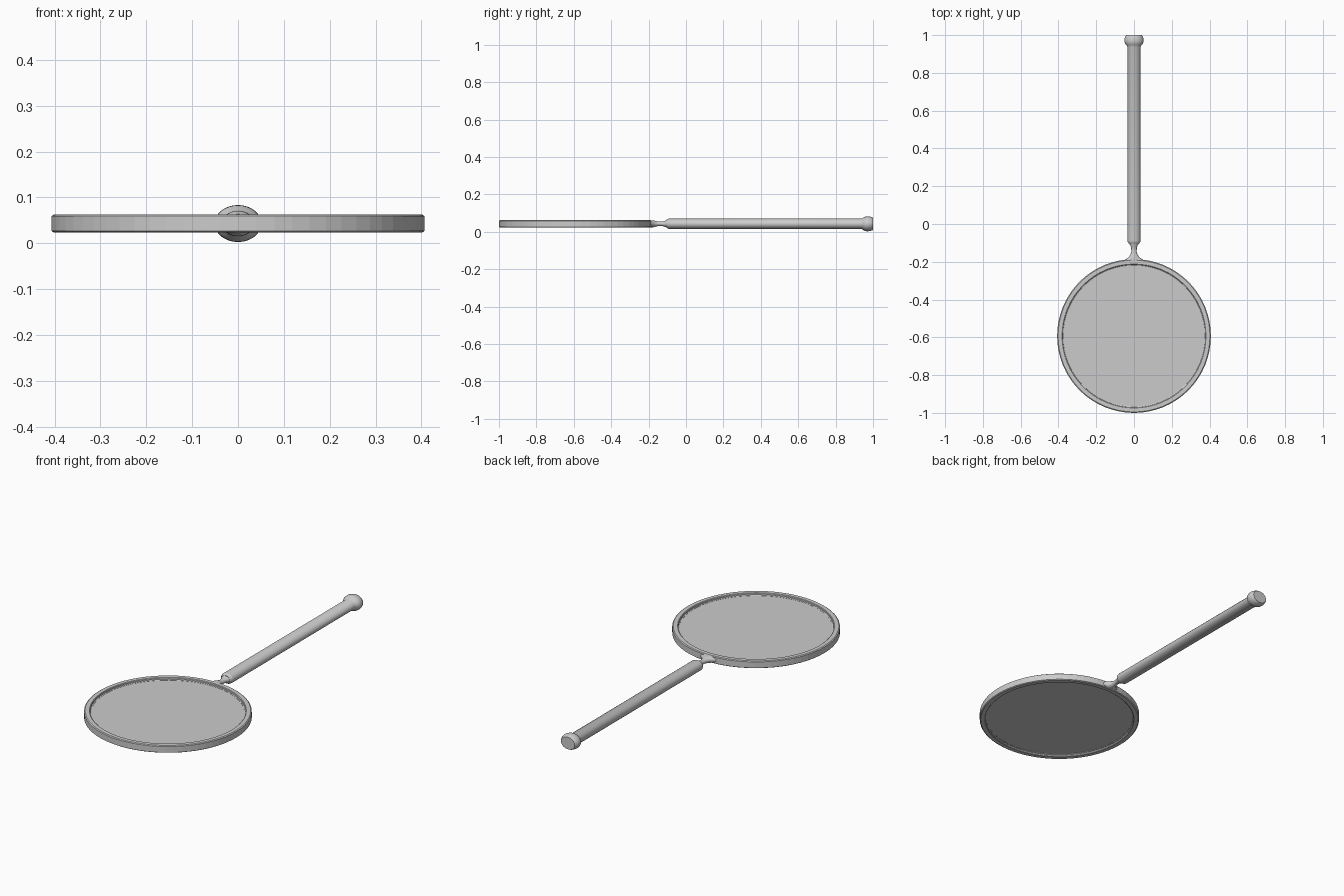
import bpy, bmesh, math
from mathutils import Matrix, Vector

cube = bpy.data.objects.get("Cube")
if cube:
    bpy.data.objects.remove(cube, do_unlink=True)

MID_Z = 0.043
DISC_Y = -0.593

grey = bpy.data.materials.new("light grey")
grey.use_nodes = True
colour = (0.6, 0.6, 0.6, 1)
grey.diffuse_color = colour
grey.node_tree.nodes["Principled BSDF"].inputs["Base Color"].default_value = colour


def lathe(name, profile, segments, closed=False, smooth=None):
    """Revolve (radius, height) points around z; cap the ends of open profiles."""
    bm = bmesh.new()
    rings = []
    for r, h in profile:
        rings.append([bm.verts.new((r * math.cos(a), r * math.sin(a), h))
                      for a in (2 * math.pi * i / segments for i in range(segments))])
    pairs = list(zip(rings, rings[1:]))
    if closed:
        pairs.append((rings[-1], rings[0]))
    else:
        bm.faces.new(rings[0])
        bm.faces.new(rings[-1])
    for low, high in pairs:
        for i in range(segments):
            j = (i + 1) % segments
            bm.faces.new((low[i], low[j], high[j], high[i]))
    bmesh.ops.recalc_face_normals(bm, faces=bm.faces[:])
    return finish(name, bm, smooth)


def finish(name, bm, smooth):
    mesh = bpy.data.meshes.new(name)
    bm.to_mesh(mesh)
    bm.free()
    mesh.materials.append(grey)
    obj = bpy.data.objects.new(name, mesh)
    bpy.context.collection.objects.link(obj)
    if smooth:
        bpy.ops.object.select_all(action='DESELECT')
        obj.select_set(True)
        bpy.context.view_layer.objects.active = obj
        bpy.ops.object.shade_smooth_by_angle(angle=math.radians(smooth))
    return obj


# Rim: bevelled band with a small step inside
half = [(0.372, 0.009), (0.377, 0.011), (0.378, 0.017), (0.381, 0.0195),
        (0.402, 0.0195), (0.407, 0.016)]
rim = lathe("rim", half + [(r, -h) for r, h in reversed(half)], 64, closed=True)
rim.location = (0, DISC_Y, MID_Z)

# Thin flat disc held by the rim
disc = lathe("disc", [(0.374, -0.008), (0.374, 0.008)], 64)
disc.location = (0, DISC_Y, MID_Z)

# Handle: oval shaft with chamfered front and a rounded knob at the end
handle_profile = [(0.026, -0.105), (0.034, -0.094), (0.035, -0.088), (0.035, 0.938),
                  (0.039, 0.945), (0.046, 0.953), (0.050, 0.963), (0.051, 0.973),
                  (0.049, 0.984), (0.046, 0.993), (0.041, 1.0)]
handle = lathe("handle", handle_profile, 32, smooth=40)
# Lay the revolved axis along y and flatten the section slightly
lay = Matrix.Rotation(-math.pi / 2, 4, 'X')
handle.data.transform(Matrix.Diagonal((1, 0.79, 1, 1)))
handle.data.transform(lay)
handle.location.z = MID_Z

# Neck: oval sections flaring into the rim
neck = lathe("neck", [(0.055, -0.200), (0.044, -0.186), (0.027, -0.175), (0.018, -0.160),
                      (0.014, -0.145), (0.015, -0.125), (0.020, -0.112), (0.026, -0.104)],
             24, smooth=60)
for v in neck.data.vertices:
    # keep the flare no thicker than the rim
    wide = math.hypot(v.co.x, v.co.y)
    v.co.y *= min(0.82, 0.0185 / wide)
neck.data.transform(lay)
neck.location.z = MID_Z
